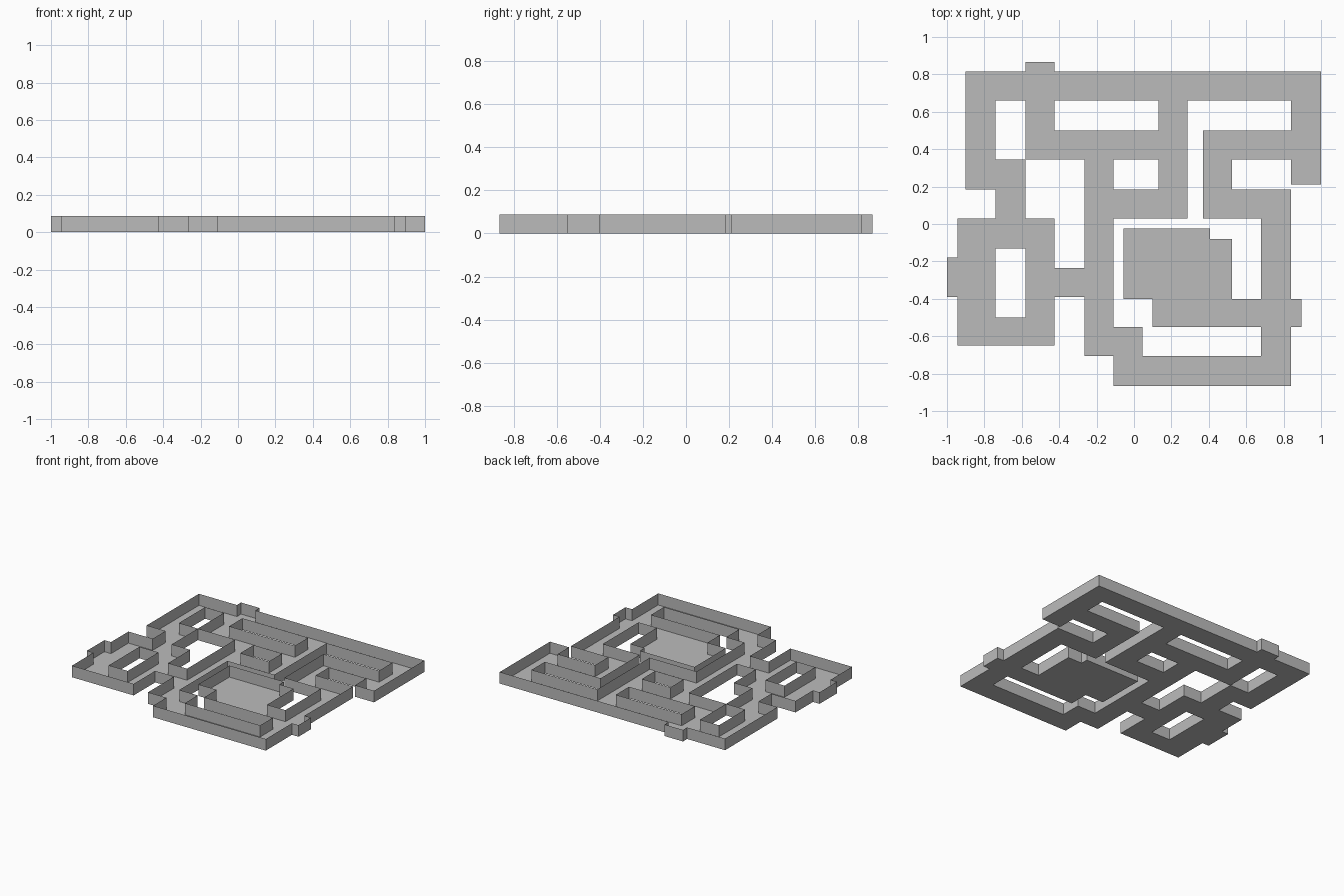
import bpy, bmesh, math

if "Cube" in bpy.data.objects:
    bpy.data.objects.remove(bpy.data.objects["Cube"])

WALL_HEIGHT = 0.088

# Corridors and rooms as rectangles: x0, x1, y0, y1
ROOMS = [
    # upper loop and its entrance bump
    (-0.90, 1.00, 0.66, 0.815), (-0.58, -0.425, 0.815, 0.865),
    (-0.90, -0.74, 0.185, 0.66), (-0.74, -0.58, 0.03, 0.345),
    (-0.58, -0.425, 0.345, 0.66), (-0.425, 0.13, 0.345, 0.50),
    (0.13, 0.285, 0.03, 0.66), (-0.11, 0.13, 0.03, 0.185),
    # upper right branch
    (0.84, 1.00, 0.21, 0.66), (0.37, 0.84, 0.345, 0.50),
    (0.37, 0.525, 0.03, 0.345), (0.525, 0.84, 0.03, 0.185),
    # central spine and lower loop
    (-0.265, -0.11, -0.705, 0.345), (-0.11, 0.045, -0.705, -0.55),
    (-0.11, 0.84, -0.865, -0.705), (0.68, 0.84, -0.705, 0.03),
    (0.84, 0.895, -0.55, -0.40),
    # large room
    (-0.055, 0.525, -0.40, -0.08), (-0.055, 0.405, -0.08, -0.025),
    (0.10, 0.68, -0.55, -0.40),
    # left ring, its bump and the link to the spine
    (-0.945, -0.74, -0.65, 0.03), (-0.58, -0.425, -0.65, 0.03),
    (-0.74, -0.58, -0.13, 0.03), (-0.74, -0.58, -0.65, -0.50),
    (-1.00, -0.945, -0.39, -0.18), (-0.425, -0.265, -0.39, -0.235),
]

grey = bpy.data.materials.new("stone grey")
grey.diffuse_color = (0.5, 0.5, 0.5, 1)
grey.use_nodes = True
grey.node_tree.nodes["Principled BSDF"].inputs["Base Color"].default_value = grey.diffuse_color


def finish(bm, name):
    # merge coplanar cells and make the object
    bmesh.ops.dissolve_limit(bm, angle_limit=math.radians(1),
                             verts=bm.verts[:], edges=bm.edges[:])
    mesh = bpy.data.meshes.new(name)
    bm.to_mesh(mesh)
    bm.free()
    mesh.materials.append(grey)
    bpy.context.collection.objects.link(bpy.data.objects.new(name, mesh))


# Floor: every grid cell covered by a rectangle
xs = sorted({v for r in ROOMS for v in r[:2]})
ys = sorted({v for r in ROOMS for v in r[2:]})
floor = bmesh.new()
corner = {}


def vert(x, y):
    if (x, y) not in corner:
        corner[x, y] = floor.verts.new((x, y, 0))
    return corner[x, y]


for x0, x1 in zip(xs, xs[1:]):
    for y0, y1 in zip(ys, ys[1:]):
        cx, cy = (x0 + x1) / 2, (y0 + y1) / 2
        if any(a < cx < b and c < cy < d for a, b, c, d in ROOMS):
            floor.faces.new([vert(x0, y0), vert(x1, y0), vert(x1, y1), vert(x0, y1)])

# Walls: a thin sheet standing on every outer edge of the floor
walls = bmesh.new()
for e in floor.edges:
    if e.is_boundary:
        a, b = (l.vert.co for l in (e.link_loops[0], e.link_loops[0].link_loop_next))
        pts = [(a.x, a.y, 0), (b.x, b.y, 0), (b.x, b.y, WALL_HEIGHT), (a.x, a.y, WALL_HEIGHT)]
        walls.faces.new([walls.verts.new(p) for p in pts])
bmesh.ops.remove_doubles(walls, verts=walls.verts[:], dist=0.0005)

finish(floor, "floor")
finish(walls, "walls")
